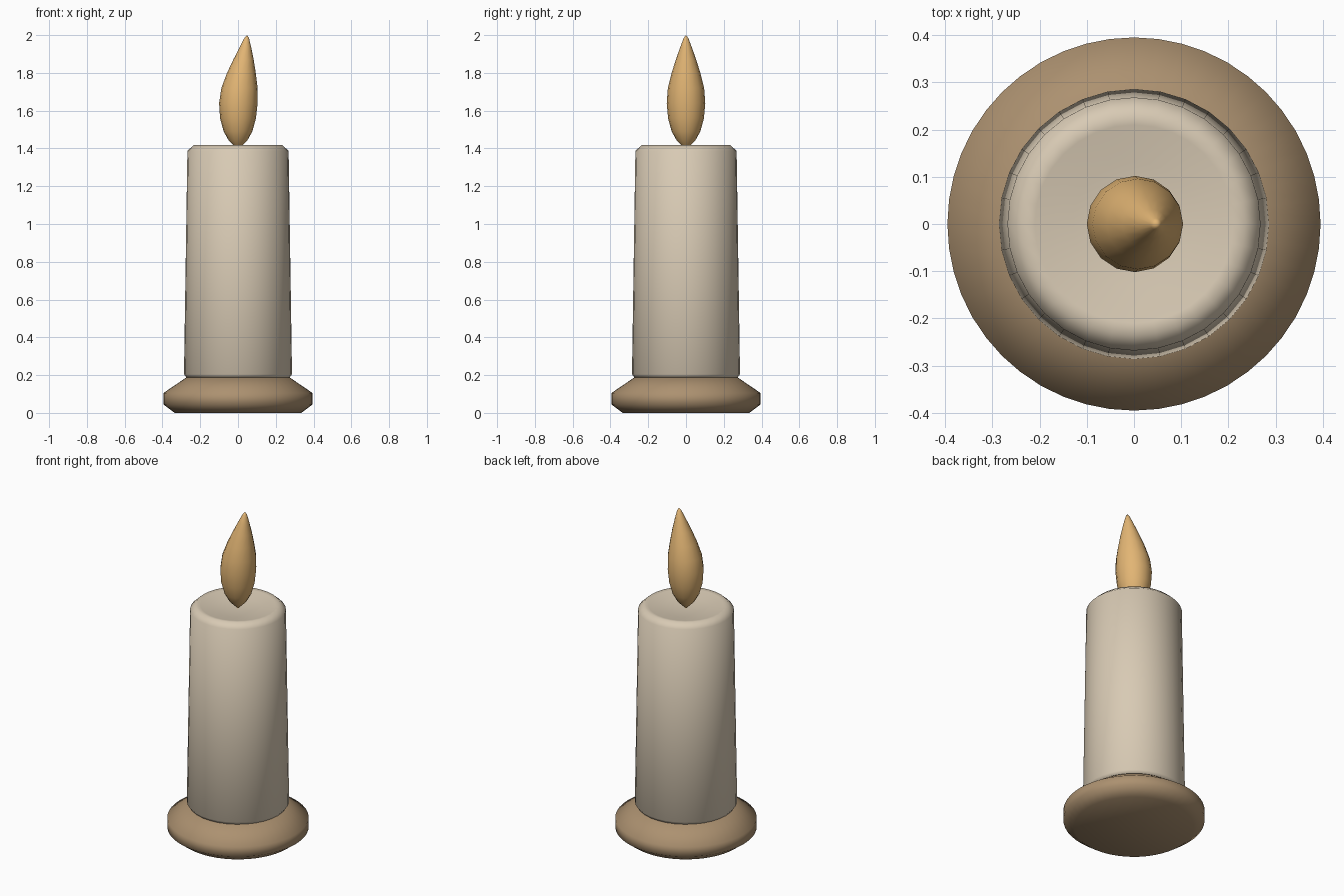
import bpy, bmesh, math

if "Cube" in bpy.data.objects:
    bpy.data.objects.remove(bpy.data.objects["Cube"])


def material(name, rgb):
    m = bpy.data.materials.new(name)
    lin = [((c / 255 + 0.055) / 1.055) ** 2.4 for c in rgb]
    m.diffuse_color = (*lin, 1)
    m.use_nodes = True
    m.node_tree.nodes["Principled BSDF"].inputs["Base Color"].default_value = m.diffuse_color
    return m


def lathe(name, rings, sides, mat):
    """Solid from rings of (radius, z, x offset); radius 0 makes a pole."""
    bm = bmesh.new()
    loops = []
    for r, z, dx in rings:
        n = 1 if r == 0 else sides
        loops.append([bm.verts.new((dx + r * math.cos(math.tau * i / sides),
                                    r * math.sin(math.tau * i / sides), z))
                      for i in range(n)])
    for a, b in zip(loops, loops[1:]):
        for i in range(sides):
            j = (i + 1) % sides
            ring = [a[i % len(a)], a[j % len(a)], b[j % len(b)], b[i % len(b)]]
            bm.faces.new(list(dict.fromkeys(ring)))
    bmesh.ops.recalc_face_normals(bm, faces=bm.faces)
    me = bpy.data.meshes.new(name)
    bm.to_mesh(me)
    bm.free()
    me.materials.append(mat)
    ob = bpy.data.objects.new(name, me)
    bpy.context.collection.objects.link(ob)
    bpy.ops.object.select_all(action='DESELECT')
    ob.select_set(True)
    bpy.context.view_layer.objects.active = ob
    bpy.ops.object.shade_smooth_by_angle(angle=math.radians(60))
    return ob


wax = material("cream_wax", (216, 202, 180))
clay = material("brown_clay", (172, 145, 112))
fire = material("amber_flame", (226, 181, 116))

# Holder dish with bevelled edges
lathe("holder", [(0, 0, 0), (0.335, 0, 0), (0.395, 0.045, 0), (0.395, 0.105, 0),
                 (0.27, 0.19, 0), (0, 0.19, 0)], 48, clay)

# Tapered candle with a shallow melted hollow on top
lathe("candle", [(0, 0.185, 0), (0.272, 0.185, 0), (0.286, 0.205, 0),
                 (0.268, 1.387, 0), (0.235, 1.417, 0), (0.21, 1.414, 0),
                 (0.13, 1.397, 0), (0, 1.39, 0)], 32, wax)

# Flame leaning towards +x
lathe("flame", [(0, 1.392, 0), (0.02, 1.412, 0), (0.048, 1.44, 0), (0.076, 1.49, 0),
                (0.095, 1.56, 0), (0.102, 1.64, 0.002), (0.096, 1.72, 0.008),
                (0.076, 1.80, 0.018), (0.054, 1.87, 0.029), (0.031, 1.935, 0.039),
                (0.012, 1.985, 0.046), (0, 2.0, 0.048)], 16, fire)
